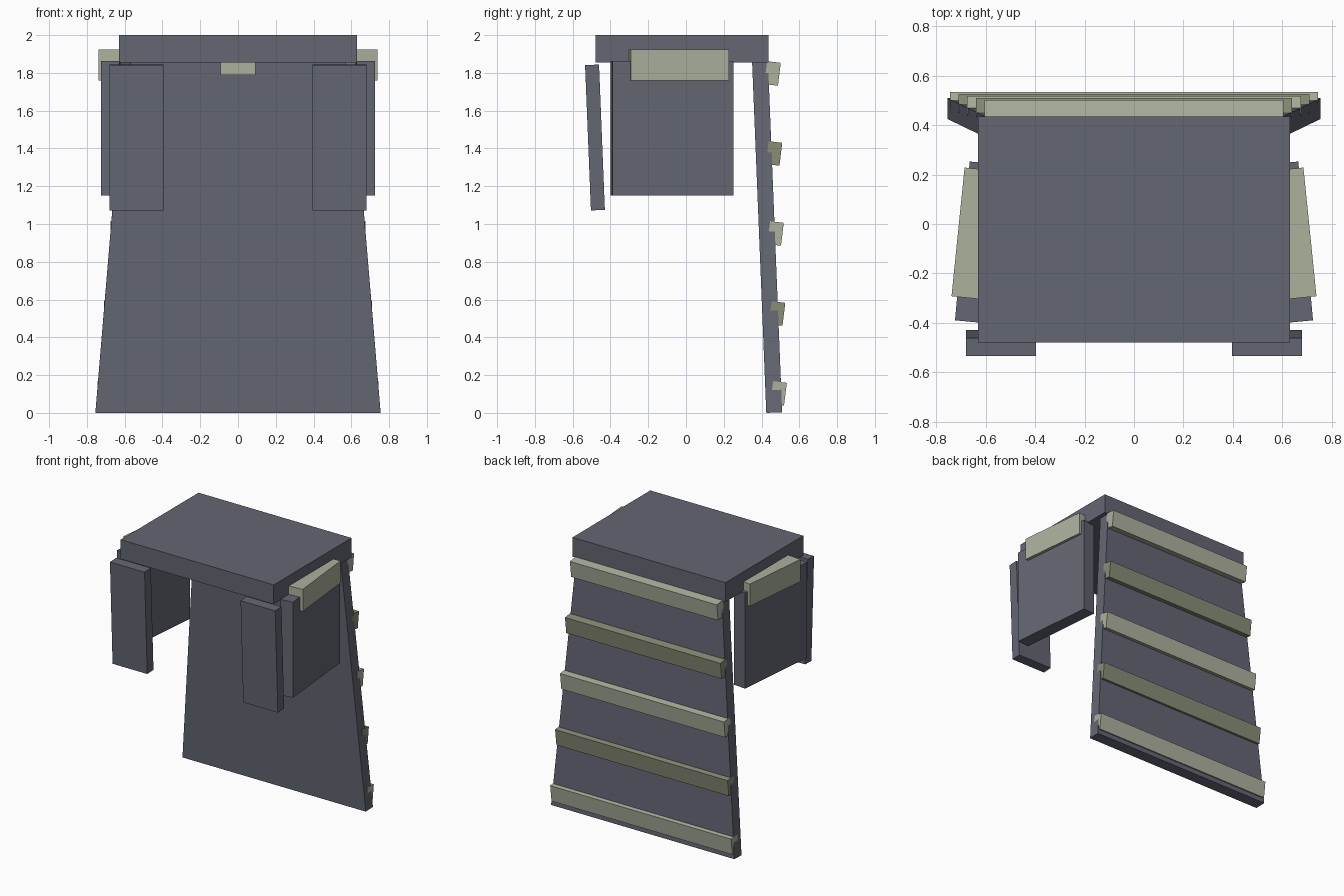
import bpy, bmesh, math
from mathutils import Matrix, Vector

if "Cube" in bpy.data.objects:
    bpy.data.objects.remove(bpy.data.objects["Cube"])


def material(name, rgb):
    m = bpy.data.materials.new(name)
    m.diffuse_color = (*rgb, 1)
    m.use_nodes = True
    m.node_tree.nodes["Principled BSDF"].inputs["Base Color"].default_value = m.diffuse_color
    return m


SLATE = material("slate", (0.127, 0.133, 0.171))
SAGE = material("pale_sage", (0.413, 0.440, 0.332))
OLIVE = material("dark_sage", (0.246, 0.266, 0.181))


def finish(name, bm, mat):
    bmesh.ops.recalc_face_normals(bm, faces=bm.faces)
    mesh = bpy.data.meshes.new(name)
    bm.to_mesh(mesh)
    bm.free()
    mesh.materials.append(mat)
    obj = bpy.data.objects.new(name, mesh)
    bpy.context.collection.objects.link(obj)
    return obj


def box(name, centre, size, mat, tilt_x=0, turn_z=0):
    bm = bmesh.new()
    bmesh.ops.create_cube(bm, size=1)
    xf = (Matrix.Translation(centre)
          @ Matrix.Rotation(math.radians(turn_z), 4, 'Z')
          @ Matrix.Rotation(math.radians(tilt_x), 4, 'X')
          @ Matrix.Diagonal((*size, 1)))
    bmesh.ops.transform(bm, matrix=xf, verts=bm.verts)
    return finish(name, bm, mat)


# Top slab
box("top_slab", (0, -0.022, 1.928), (1.26, 0.915, 0.144), SLATE)

# Leaning back panel, flared towards the bottom
bm = bmesh.new()
front = [bm.verts.new(p) for p in ((-0.755, 0.425, 0), (0.755, 0.425, 0),
                                   (0.60, 0.35, 1.856), (-0.60, 0.35, 1.856))]
face = bm.faces.new(front)
ext = bmesh.ops.extrude_face_region(bm, geom=[face], use_keep_orig=True)
bmesh.ops.translate(bm, vec=Vector((0, 0.084, 0.003)),
                    verts=[g for g in ext["geom"] if isinstance(g, bmesh.types.BMVert)])
finish("back_panel", bm, SLATE)

# Tilted slats across the back, alternating colours
for i in range(5):
    half = 0.605 + 0.035 * i
    box(f"back_slat_{i + 1}", (0, 0.458 + 0.008 * i, 1.797 - 0.4235 * i),
        (2 * half, 0.073, 0.122), OLIVE if i % 2 else SAGE, tilt_x=-7)

for side, s in (("right", 1), ("left", -1)):
    # Side plate, splayed outwards at the front
    box(f"{side}_side_plate", (s * 0.646, -0.073, 1.506), (0.097, 0.645, 0.712),
        SLATE, turn_z=s * 5.3)
    # Pad over the side plate
    box(f"{side}_side_pad", (s * 0.652, -0.038, 1.842), (0.12, 0.523, 0.165),
        SAGE, turn_z=s * 5.8)
    # Front flap, leaning forwards at the top
    box(f"{side}_front_flap", (s * 0.538, -0.482, 1.458), (0.285, 0.074, 0.77),
        SLATE, tilt_x=2.3)

# Small tab under the slab
box("under_tab", (0, 0, 1.825), (0.185, 0.12, 0.07), SAGE)
